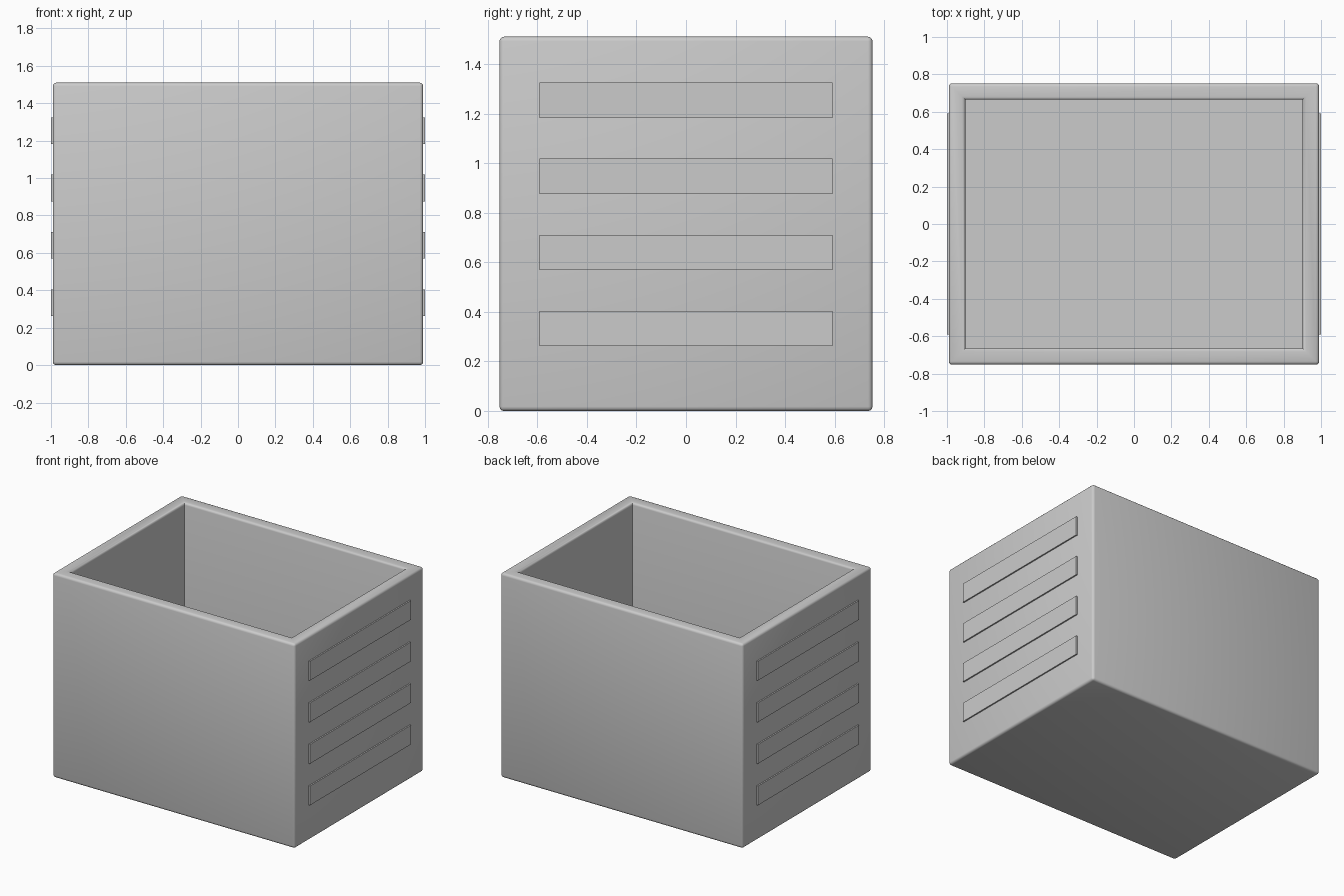
import bpy
import bmesh
from mathutils import Matrix

default = bpy.data.objects.get("Cube")
if default:
    bpy.data.objects.remove(default, do_unlink=True)

WIDTH, DEPTH, HEIGHT = 1.98, 1.505, 1.51
WALL, FLOOR, ROUND = 0.088, 0.11, 0.018

grey = bpy.data.materials.new("light_grey")
grey.use_nodes = True
colour = (0.6, 0.6, 0.6, 1)
grey.diffuse_color = colour
grey.node_tree.nodes["Principled BSDF"].inputs["Base Color"].default_value = colour


def add_box(bm, size, centre):
    matrix = Matrix.Translation(centre) @ Matrix.Diagonal((*size, 1))
    bmesh.ops.create_cube(bm, size=1, matrix=matrix)


def finish(bm, name):
    bmesh.ops.recalc_face_normals(bm, faces=bm.faces)
    mesh = bpy.data.meshes.new(name)
    bm.to_mesh(mesh)
    bm.free()
    mesh.materials.append(grey)
    obj = bpy.data.objects.new(name, mesh)
    bpy.context.collection.objects.link(obj)
    return obj


# Open bin: inset the top face and push it down to the floor
bm = bmesh.new()
add_box(bm, (WIDTH, DEPTH, HEIGHT), (0, 0, HEIGHT / 2))
top = max(bm.faces, key=lambda f: f.calc_center_median().z)
bmesh.ops.inset_region(bm, faces=[top], thickness=WALL, use_even_offset=True)
cavity = bmesh.ops.extrude_discrete_faces(bm, faces=[top])["faces"][0]
for vert in cavity.verts:
    vert.co.z = FLOOR

# Round the outer edges and inner rim, keeping the cavity corners sharp
inner = set(cavity.verts)
outer_edges = [e for e in bm.edges if not inner & set(e.verts)]
# Skip the flat diagonals across the rim
outer_edges = [e for e in outer_edges if e.calc_face_angle(0) > 0.1]
bmesh.ops.bevel(bm, geom=outer_edges, offset=ROUND, segments=3,
                profile=0.5, affect='EDGES')
body = finish(bm, "bin_body")
bpy.context.view_layer.objects.active = body
body.select_set(True)
bpy.ops.object.shade_smooth_by_angle(angle=0.7)

# Four raised slats on each side
for side, label in ((1, "left"), (-1, "right")):
    for i in range(4):
        bm = bmesh.new()
        add_box(bm, (0.04, 1.18, 0.142), (side * 0.98, 0, 0.333 + i * 0.307))
        finish(bm, f"{label}_slat_{i + 1}")
